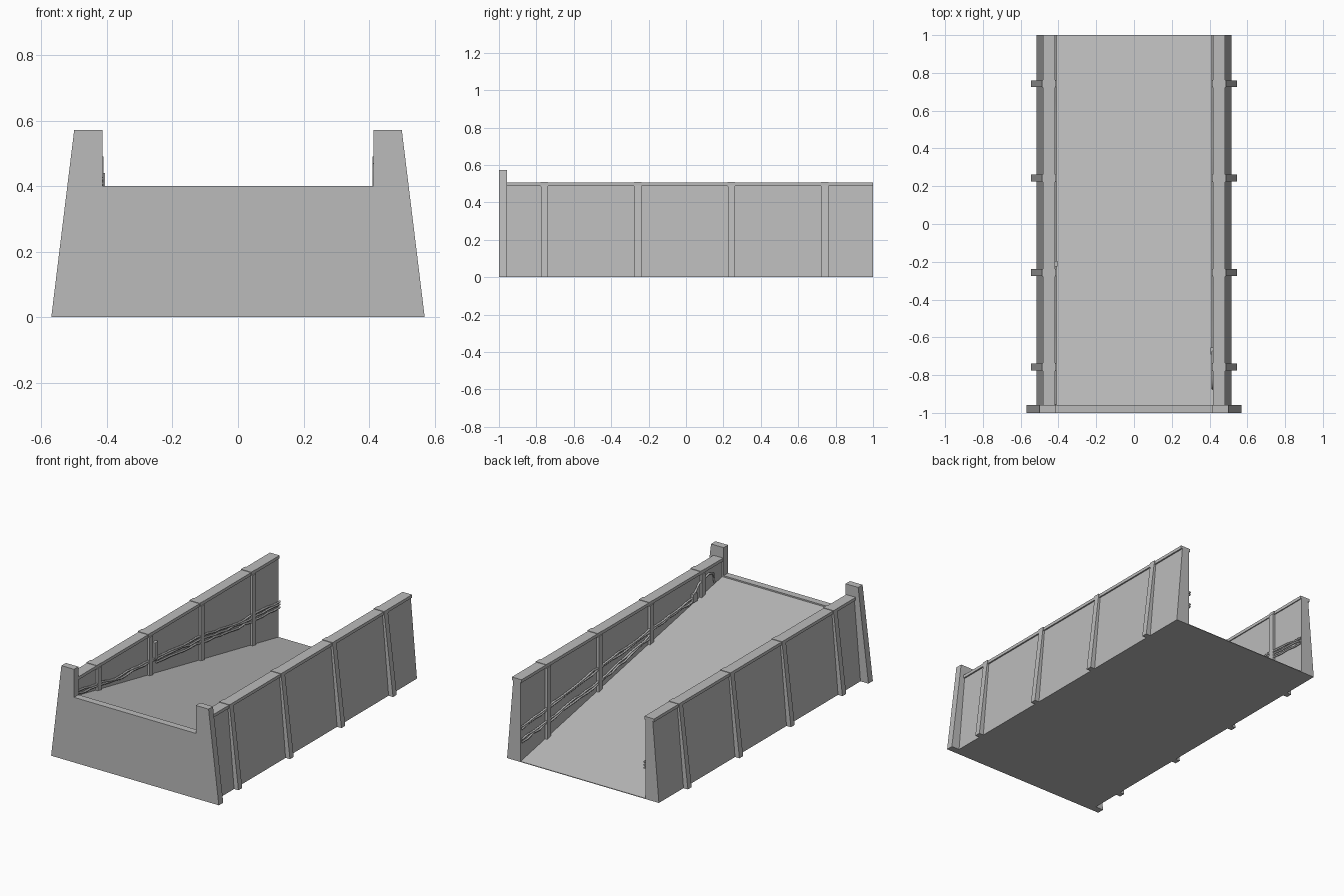
import bpy, bmesh, math, random
from mathutils import Vector

random.seed(4)
cube = bpy.data.objects.get("Cube")
if cube:
    bpy.data.objects.remove(cube, do_unlink=True)


def material(name, value):
    mat = bpy.data.materials.new(name)
    mat.use_nodes = True
    color = (value, value, value, 1)
    mat.diffuse_color = color
    mat.node_tree.nodes["Principled BSDF"].inputs["Base Color"].default_value = color
    return mat


concrete = material("concrete grey", 0.5)


def add_object(name, mesh):
    mesh.materials.clear()
    mesh.materials.append(concrete)
    obj = bpy.data.objects.new(name, mesh)
    bpy.context.collection.objects.link(obj)
    return obj


def prism(name, points, offset):
    """Extrude a closed outline of 3D points along an offset."""
    bm = bmesh.new()
    face = bm.faces.new([bm.verts.new(p) for p in points])
    grown = bmesh.ops.extrude_face_region(bm, geom=[face], use_keep_orig=True)
    moved = [v for v in grown["geom"] if isinstance(v, bmesh.types.BMVert)]
    bmesh.ops.translate(bm, verts=moved, vec=offset)
    bmesh.ops.recalc_face_normals(bm, faces=bm.faces)
    mesh = bpy.data.meshes.new(name)
    bm.to_mesh(mesh)
    bm.free()
    return add_object(name, mesh)


def section(name, outline, side, y0, y1):
    """Extrude an (x, z) outline along y on one side of the model."""
    return prism(name, [(side * x, y0, z) for x, z in outline], (0, y1 - y0, 0))


def cable(name, side, path, x=0.416, radius=0.006, sag=0.006):
    """Wavy tube through (y, z) points along an inner wall."""
    pts = []
    for (ya, za), (yb, zb) in zip(path, path[1:]):
        steps = max(2, round(abs(yb - ya) / 0.06))
        for i in range(steps):
            t = i / steps
            wobble = random.uniform(-sag, sag)
            pts.append((side * x, ya + (yb - ya) * t, za + (zb - za) * t + wobble))
    pts.append((side * x, *path[-1]))
    curve = bpy.data.curves.new(name, "CURVE")
    curve.dimensions = "3D"
    curve.bevel_depth = radius
    curve.bevel_resolution = 1
    curve.use_fill_caps = True
    spline = curve.splines.new("POLY")
    spline.points.add(len(pts) - 1)
    for point, co in zip(spline.points, pts):
        point.co = (*co, 1)
    temp = bpy.data.objects.new(name + " path", curve)
    bpy.context.collection.objects.link(temp)
    bpy.context.view_layer.update()
    graph = bpy.context.evaluated_depsgraph_get()
    mesh = bpy.data.meshes.new_from_object(temp.evaluated_get(graph))
    bpy.data.objects.remove(temp, do_unlink=True)
    return add_object(name, mesh)


# Sloping deck
prism("ramp_deck", [(-0.425, -0.98, 0), (-0.425, 1, 0), (-0.425, 1, 0.004),
                    (-0.425, -0.98, 0.396)], (0.85, 0, 0))

# Front end wall with a raised shoulder on each side
end_outline = [(-0.57, 0), (0.57, 0), (0.5, 0.572), (0.414, 0.572),
               (0.414, 0.4), (-0.414, 0.4), (-0.414, 0.572), (-0.5, 0.572)]
section("front_end_wall", end_outline, 1, -1, -0.957)

wall = [(0.424, 0), (0.516, 0), (0.474, 0.49), (0.424, 0.49)]
coping = [(0.418, 0.488), (0.483, 0.488), (0.483, 0.507), (0.418, 0.507)]
buttress = [(0.41, 0), (0.546, 0), (0.487, 0.49), (0.41, 0.49)]
joint = [(0.416, 0.486), (0.487, 0.486), (0.487, 0.51), (0.416, 0.51)]

# Parapets with coping, tapered buttresses and raised coping joints
for label, side in (("left", 1), ("right", -1)):
    section(label + "_parapet", wall, side, -0.96, 1)
    section(label + "_coping", coping, side, -0.96, 1)
    for i in range(4):
        y = -0.757 + i * 0.5
        section(f"{label}_buttress_{i + 1}", buttress, side, y - 0.018, y + 0.018)
        section(f"{label}_coping_joint_{i + 1}", joint, side, y - 0.02, y + 0.02)

# Cables and junction boxes on the right inner wall
right_run = [(-0.2, 0.345), (0.0, 0.325), (0.25, 0.30), (0.6, 0.25), (1, 0.225)]
for i, drop in enumerate((0, 0.018, 0.036)):
    cable(f"right_cable_{i + 1}", -1, [(y, z - drop) for y, z in right_run])
for i, drop in enumerate((0, 0.016)):
    cable(f"right_front_cable_{i + 1}", -1,
          [(-0.957, 0.425 - drop), (-0.6, 0.365 - drop), (-0.2, 0.345 - drop)])
box = [(0.406, 0.335), (0.426, 0.335), (0.426, 0.44), (0.406, 0.44)]
section("right_junction_box", box, -1, -0.225, -0.195)

# Cables and junction box on the left inner wall
upper = [(-0.67, 0.375), (-0.25, 0.34), (0.25, 0.30), (1, 0.22)]
lower = [(-0.25, 0.305), (0.25, 0.215), (0.6, 0.18), (1, 0.14)]
for i, drop in enumerate((0, 0.016)):
    cable(f"left_upper_cable_{i + 1}", 1, [(y, z - drop) for y, z in upper])
    cable(f"left_lower_cable_{i + 1}", 1, [(y, z - drop) for y, z in lower])
box = [(0.406, 0.35), (0.426, 0.35), (0.426, 0.4), (0.406, 0.4)]
section("left_junction_box", box, 1, -0.69, -0.655)

# Hooked conduit near the front of the left wall
cable("left_conduit", 1, [(-0.67, 0.39), (-0.72, 0.44), (-0.82, 0.465),
                          (-0.86, 0.45), (-0.87, 0.39)], sag=0.001)
